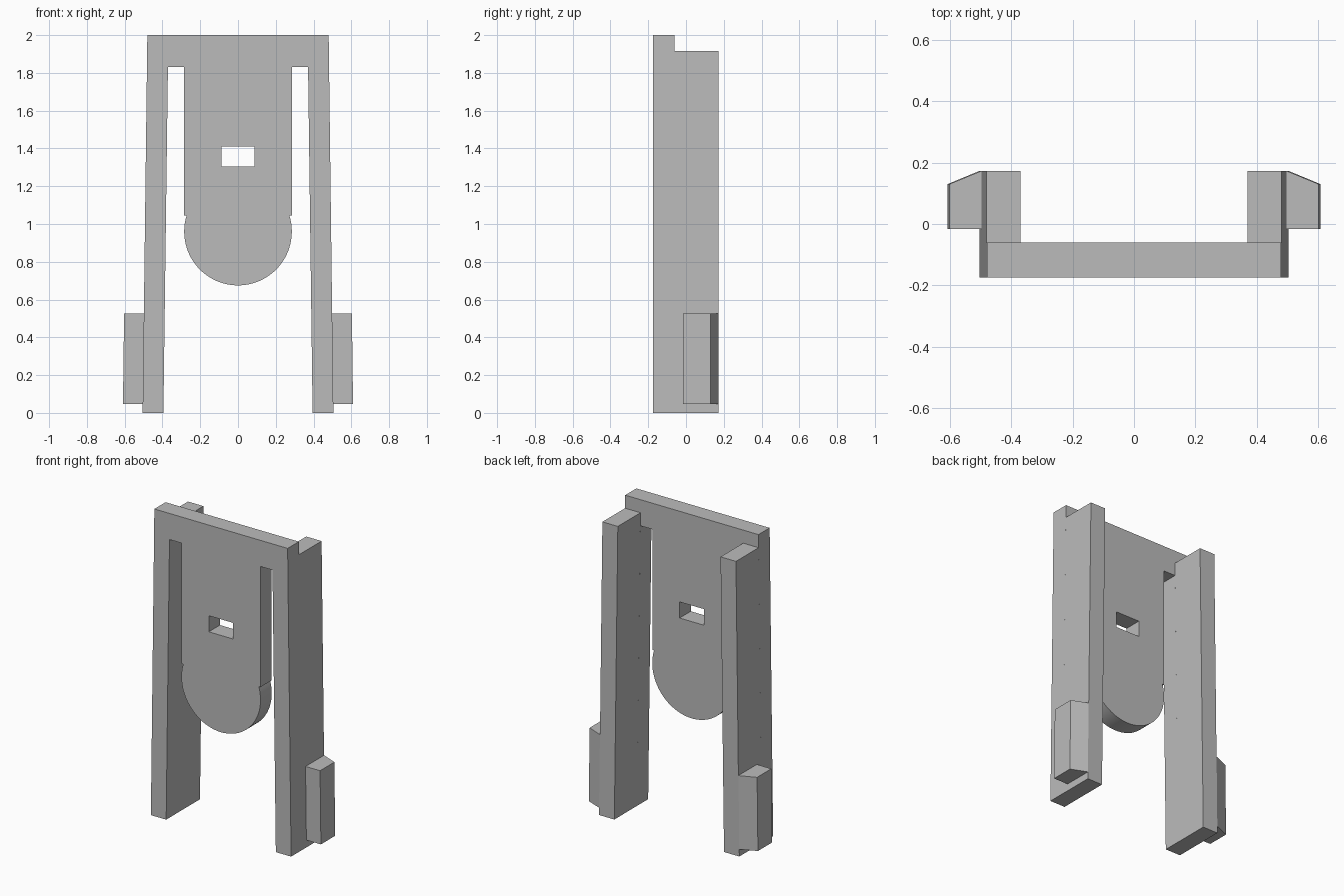
import bpy
import bmesh
import math
from mathutils import Vector

cube = bpy.data.objects.get("Cube")
if cube:
    bpy.data.objects.remove(cube, do_unlink=True)

grey = bpy.data.materials.new("plain grey")
grey.use_nodes = True
colour = (0.5, 0.5, 0.5, 1)
grey.diffuse_color = colour
grey.node_tree.nodes["Principled BSDF"].inputs["Base Color"].default_value = colour

FRONT, PLATE_BACK, BACK = -0.175, -0.06, 0.173
LEG_TOP, TOP = 1.915, 2.0


def prism(name, start, end):
    """Solid between two matching outlines."""
    bm = bmesh.new()
    a = [bm.verts.new(p) for p in start]
    b = [bm.verts.new(p) for p in end]
    bm.faces.new(a)
    bm.faces.new(b[::-1])
    for i in range(len(a)):
        j = (i + 1) % len(a)
        bm.faces.new((a[i], b[i], b[j], a[j]))
    bmesh.ops.recalc_face_normals(bm, faces=bm.faces)
    mesh = bpy.data.meshes.new(name)
    bm.to_mesh(mesh)
    bm.free()
    mesh.materials.append(grey)
    obj = bpy.data.objects.new(name, mesh)
    bpy.context.collection.objects.link(obj)
    return obj


def plate(name, outline, y0, y1):
    """Front outline in x and z, extruded in depth."""
    return prism(name, [(x, y0, z) for x, z in outline],
                 [(x, y1, z) for x, z in outline])


def combine(target, other, operation):
    mod = target.modifiers.new("join", "BOOLEAN")
    mod.operation = operation
    mod.solver = "EXACT"
    mod.object = other
    bpy.context.view_layer.objects.active = target
    bpy.ops.object.modifier_apply(modifier=mod.name)
    bpy.data.objects.remove(other, do_unlink=True)


# Front plate: top bar, splayed leg fronts and round-ended tongue
radius, centre_z = 0.285, 0.96
shoulder = math.asin((1.045 - centre_z) / radius)
half = [(0.48, TOP), (0.505, 0), (0.395, 0), (0.371, 1.83),
        (radius, 1.83), (radius, 1.045)]
steps = 24
for i in range(steps):
    t = shoulder - (shoulder + math.pi / 2) * i / steps
    half.append((radius * math.cos(t), centre_z + radius * math.sin(t)))
outline = half + [(0, centre_z - radius)] + [(-x, z) for x, z in reversed(half)]
body = plate("clip_body", outline, FRONT, PLATE_BACK)

# Rectangular window through the tongue
window = plate("window_cutter",
               [(-0.088, 1.305), (0.088, 1.305), (0.088, 1.41), (-0.088, 1.41)],
               FRONT - 0.1, PLATE_BACK + 0.1)
window.hide_render = True
combine(body, window, "DIFFERENCE")

# Deep leg backs and side catches, one pair per side
for side, label in ((1, "left"), (-1, "right")):
    leg = [(0.481, LEG_TOP), (0.505, 0), (0.395, 0), (0.37, LEG_TOP)]
    plate(label + "_leg_back", [(side * x, z) for x, z in leg], PLATE_BACK, BACK)

    # Catch cross-section with a sloped rear corner, following the leg's lean
    section = [(0.49, -0.017), (0.603, -0.017), (0.603, 0.13),
               (0.499, BACK), (0.49, BACK)]
    top = [Vector((side * x, y, 0.525)) for x, y in section]
    bottom = [Vector((side * (x + 0.006), y, 0.047)) for x, y in section]
    prism(label + "_catch", top, bottom)

for obj in bpy.context.scene.objects:
    obj.select_set(obj.type == "MESH")
bpy.context.view_layer.objects.active = body
bpy.ops.object.shade_smooth_by_angle(angle=math.radians(20))
